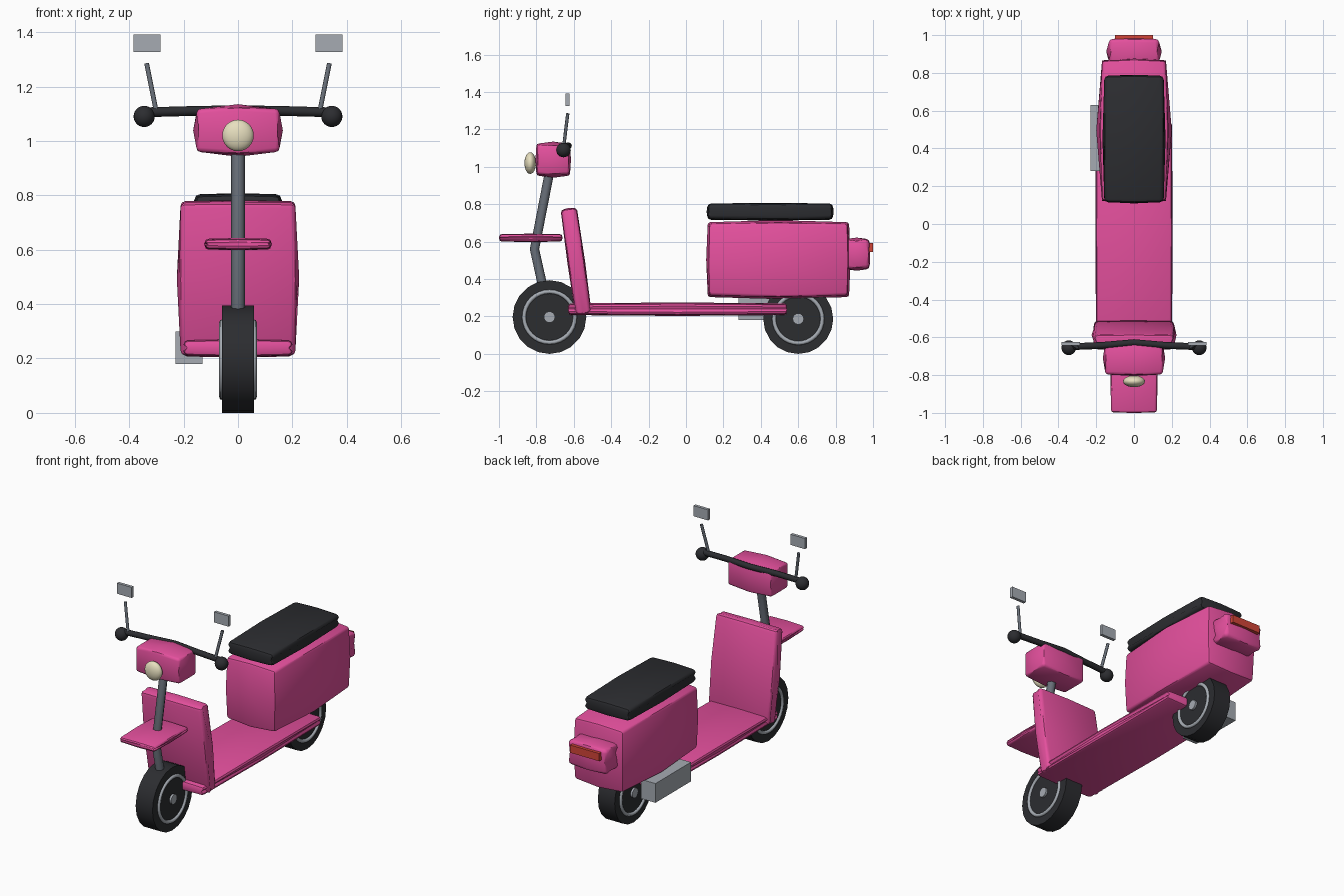
import bpy, bmesh, math
from mathutils import Vector

if "Cube" in bpy.data.objects:
    bpy.data.objects.remove(bpy.data.objects["Cube"])


def material(name, r, g, b):
    m = bpy.data.materials.new(name)
    m.diffuse_color = (r, g, b, 1)
    m.use_nodes = True
    m.node_tree.nodes["Principled BSDF"].inputs["Base Color"].default_value = m.diffuse_color
    return m


PINK = material("pink_paint", 0.78, 0.08, 0.34)
BLACK = material("black_rubber", 0.025, 0.026, 0.03)
STEEL = material("dark_steel", 0.14, 0.16, 0.19)
SILVER = material("silver", 0.38, 0.41, 0.45)
CREAM = material("cream_glass", 0.8, 0.74, 0.52)
RED = material("red_glass", 0.65, 0.06, 0.04)


def finish(ob, name, mat, angle=40):
    ob.name = ob.data.name = name
    ob.data.materials.clear()
    ob.data.materials.append(mat)
    bpy.ops.object.select_all(action='DESELECT')
    ob.select_set(True)
    bpy.context.view_layer.objects.active = ob
    if angle:
        bpy.ops.object.shade_smooth_by_angle(angle=math.radians(angle))
    return ob


def puffed_box(name, mat, lo, hi, puff, bevel, tilt=0):
    """Box between two corners whose face centres bulge; puff = inset of the corners per axis."""
    lo, hi = Vector(lo), Vector(hi)
    half = (hi - lo) / 2
    bm = bmesh.new()
    bmesh.ops.create_cube(bm, size=2)
    bmesh.ops.subdivide_edges(bm, edges=bm.edges[:], cuts=1, use_grid_fill=True)
    for v in bm.verts:
        used = [abs(c) > 0.5 for c in v.co]
        v.co = [v.co[i] * half[i] * (1 - puff[i] / 2 * (sum(used) - used[i])) for i in range(3)]
    sharp = [e for e in bm.edges if e.calc_face_angle(0) > math.radians(45)]
    bmesh.ops.bevel(bm, geom=sharp, offset=bevel, segments=2, profile=0.5,
                    affect='EDGES', clamp_overlap=True)
    me = bpy.data.meshes.new(name)
    bm.to_mesh(me)
    bm.free()
    ob = bpy.data.objects.new(name, me)
    bpy.context.collection.objects.link(ob)
    ob.location = (lo + hi) / 2
    ob.rotation_euler.x = tilt
    return finish(ob, name, mat)


def box(name, mat, lo, hi):
    lo, hi = Vector(lo), Vector(hi)
    bpy.ops.mesh.primitive_cube_add(size=1, location=(lo + hi) / 2)
    ob = bpy.context.object
    ob.scale = hi - lo
    return finish(ob, name, mat, 0)


def ball(name, mat, centre, radii):
    bpy.ops.mesh.primitive_uv_sphere_add(segments=20, ring_count=12, radius=1, location=centre)
    ob = bpy.context.object
    ob.scale = radii
    return finish(ob, name, mat, 60)


def tube(name, mat, points, radius):
    cu = bpy.data.curves.new(name, 'CURVE')
    cu.dimensions = '3D'
    cu.bevel_depth, cu.bevel_resolution, cu.use_fill_caps = radius, 2, True
    sp = cu.splines.new('POLY')
    sp.points.add(len(points) - 1)
    for p, co in zip(sp.points, points):
        p.co = (*co, 1)
    ob = bpy.data.objects.new(name, cu)
    bpy.context.collection.objects.link(ob)
    bpy.ops.object.select_all(action='DESELECT')
    ob.select_set(True)
    bpy.context.view_layer.objects.active = ob
    bpy.ops.object.convert(target='MESH')
    return finish(bpy.context.object, name, mat, 50)


def disc(name, mat, centre, radius, width, sides):
    bpy.ops.mesh.primitive_cylinder_add(vertices=sides, radius=radius, depth=width,
                                        location=centre, rotation=(0, math.pi / 2, 0))
    return finish(bpy.context.object, name, mat)


def wheel(name, y, z, r):
    # Tyre, hub axle and a bright trim ring on each side
    disc(name + "_tyre", BLACK, (0, y, z), r, 0.116, 20)
    disc(name + "_hub", SILVER, (0, y, z), 0.03, 0.14, 16)
    for side, sx in (("left", -1), ("right", 1)):
        bpy.ops.mesh.primitive_torus_add(location=(sx * 0.058, y, z), rotation=(0, math.pi / 2, 0),
                                         major_radius=r * 0.69, minor_radius=0.011,
                                         major_segments=32, minor_segments=8)
        finish(bpy.context.object, f"{name}_rim_{side}", SILVER, 60)


wheel("front_wheel", -0.73, 0.197, 0.197)
wheel("rear_wheel", 0.60, 0.187, 0.187)

# Painted bodywork
puffed_box("floorboard", PINK, (-0.205, -0.63, 0.203), (0.205, 0.54, 0.275), (0.03, 0, 0.25), 0.015)
puffed_box("leg_shield", PINK, (-0.225, -0.635, 0.207), (0.225, -0.54, 0.783), (0.08, 0.15, 0.02),
           0.018, math.radians(8))
puffed_box("rear_body", PINK, (-0.2, 0.108, 0.293), (0.2, 0.88, 0.715), (0.17, 0.04, 0.1), 0.015)
puffed_box("tail_housing", PINK, (-0.147, 0.84, 0.445), (0.147, 0.985, 0.622), (0.12, 0.08, 0.15), 0.02)
puffed_box("head_cowl", PINK, (-0.165, -0.805, 0.942), (0.165, -0.615, 1.135), (0.09, 0.1, 0.2), 0.015)
puffed_box("front_fender", PINK, (-0.125, -1.0, 0.598), (0.125, -0.66, 0.643), (0.05, 0.02, 0.25), 0.012)

# Seat, lamps and exhaust
puffed_box("seat", BLACK, (-0.167, 0.11, 0.713), (0.167, 0.79, 0.808), (0.08, 0.02, 0.17), 0.02)
ball("headlight", CREAM, (0, -0.833, 1.02), (0.058, 0.031, 0.058))
box("tail_light", RED, (-0.1, 0.972, 0.546), (0.1, 1.0, 0.594))
box("exhaust", SILVER, (-0.23, 0.28, 0.18), (-0.13, 0.63, 0.30))

# Steering
tube("steering_column", STEEL, [(0, -0.73, 0.97), (0, -0.81, 0.56), (0, -0.73, 0.2)], 0.025)
tube("handlebar", BLACK, [(-0.345, -0.65, 1.105), (-0.17, -0.643, 1.11), (0, -0.628, 1.113),
                          (0.17, -0.643, 1.11), (0.345, -0.65, 1.105)], 0.018)
for side, s in (("left", -1), ("right", 1)):
    ball("grip_" + side, BLACK, (s * 0.345, -0.655, 1.09), (0.039,) * 3)
    tube("mirror_stem_" + side, STEEL,
         [(s * 0.299, -0.655, 1.10), (s * 0.336, -0.632, 1.285)], 0.009)
    x = s * 0.335
    box("mirror_" + side, SILVER, (x - 0.05, -0.643, 1.326), (x + 0.05, -0.624, 1.392))
